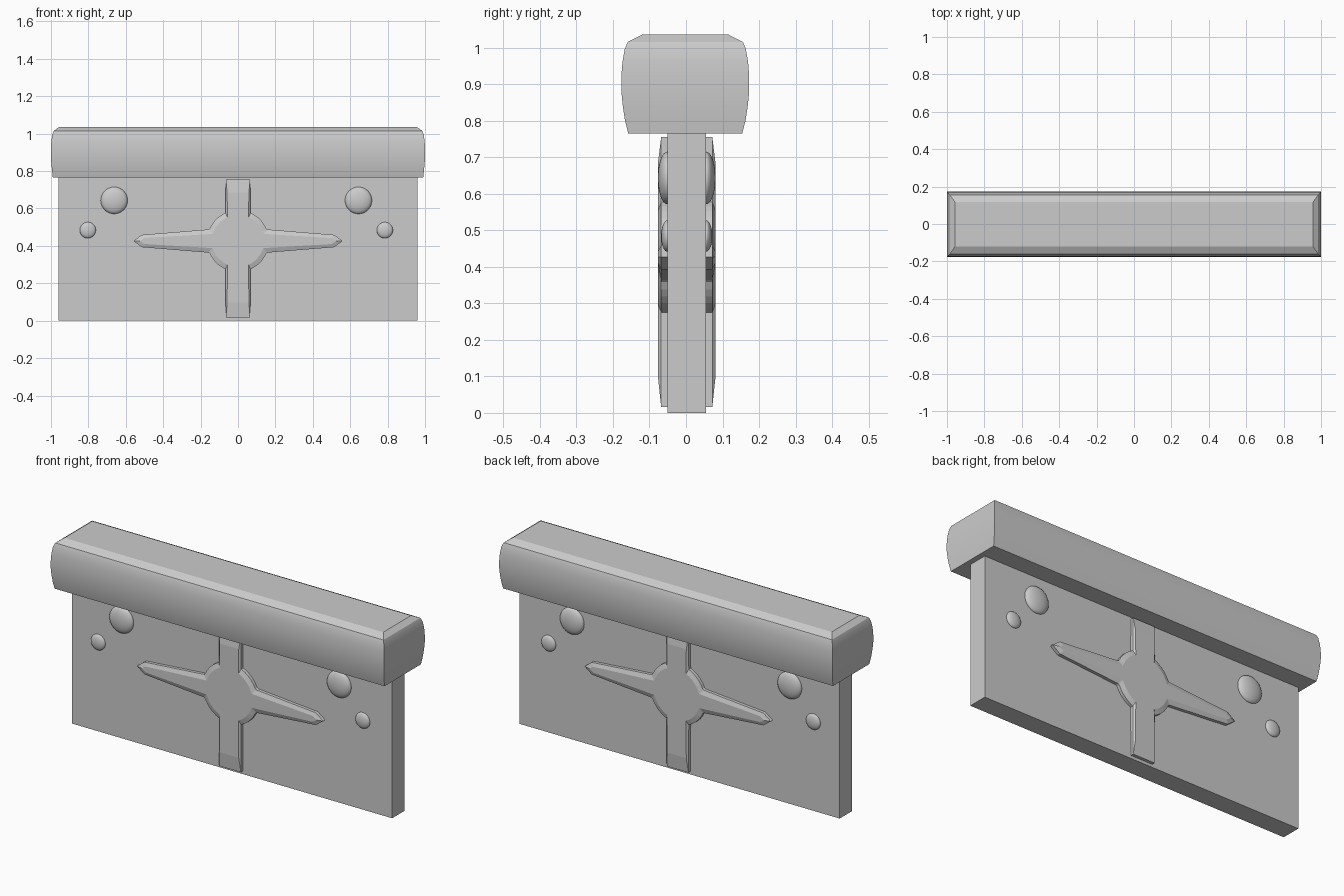
import bpy, bmesh
from math import cos, sin, radians

if "Cube" in bpy.data.objects:
    bpy.data.objects.remove(bpy.data.objects["Cube"])

PANEL_Y, PANEL_HALF = 0.002, 0.053   # panel centre and half thickness
CROSS_Z = 0.426


def make_object(name, bm, smooth=None):
    bmesh.ops.recalc_face_normals(bm, faces=bm.faces)
    mesh = bpy.data.meshes.new(name)
    bm.to_mesh(mesh)
    bm.free()
    obj = bpy.data.objects.new(name, mesh)
    bpy.context.collection.objects.link(obj)
    if smooth:
        bpy.ops.object.select_all(action='DESELECT')
        obj.select_set(True)
        bpy.context.view_layer.objects.active = obj
        bpy.ops.object.shade_smooth_by_angle(angle=radians(smooth))
    return obj


def loft(name, loops, smooth=None):
    """Skin a stack of closed loops and cap both ends."""
    bm = bmesh.new()
    rings = [[bm.verts.new(p) for p in loop] for loop in loops]
    for a, b in zip(rings, rings[1:]):
        for i in range(len(a)):
            j = (i + 1) % len(a)
            bm.faces.new((a[i], a[j], b[j], b[i]))
    bm.faces.new(rings[0])
    bm.faces.new(rings[-1])
    return make_object(name, bm, smooth)


def rect(hx, hy, z, cy):
    return [(-hx, cy - hy, z), (hx, cy - hy, z), (hx, cy + hy, z), (-hx, cy + hy, z)]


# Flat upright panel
loft("panel", [rect(0.961, PANEL_HALF, z, PANEL_Y) for z in (0, 0.80)])

# Bulging top rail with a chamfered top
rail = [(0.99, 0.156, 0.765), (0.994, 0.165, 0.80), (0.998, 0.171, 0.84),
        (1.0, 0.175, 0.88), (1.0, 0.175, 0.92), (0.998, 0.172, 0.96),
        (0.993, 0.166, 0.995), (0.985, 0.158, 1.015), (0.957, 0.119, 1.035)]
loft("top_rail", [rect(hx, hy, z, -0.002) for hx, hy, z in rail], 20)


# Cross ornament: pointed side arms, round hub, square upright arms
def cross_outline(tip, shoulder, root, radius, arm, up, down):
    a0, a1 = 24, 66
    def quarter(end):
        arc = [(radius * cos(radians(a0 + (a1 - a0) * i / 5)),
                radius * sin(radians(a0 + (a1 - a0) * i / 5))) for i in range(6)]
        return [shoulder, root] + arc + [(arm, end)]
    top, low = quarter(up), quarter(down)
    pts = [(tip, 0)] + top + [(-x, z) for x, z in reversed(top)] + [(-tip, 0)]
    return pts + [(-x, -z) for x, z in low] + [(x, -z) for x, z in reversed(low)]


outer = cross_outline(0.559, (0.515, 0.033), (0.158, 0.062), 0.165, 0.065, 0.329, 0.410)
inner = cross_outline(0.525, (0.500, 0.016), (0.136, 0.038), 0.139, 0.058, 0.260, 0.330)
for side, name in ((-1, "front"), (1, "back")):
    def layer(points, depth):
        return [(x, PANEL_Y + side * depth, z + CROSS_Z) for x, z in points]
    loft(name + "_cross", [layer(outer, 0.045), layer(outer, 0.070), layer(inner, 0.0785)])

    # Domed studs
    for sx in (-1, 1):
        for label, x, z, r, h in (("large", 0.653, 0.643, 0.072, 0.026),
                                  ("small", 0.794, 0.484, 0.043, 0.017)):
            bm = bmesh.new()
            bmesh.ops.create_uvsphere(bm, u_segments=24, v_segments=16, radius=1)
            bmesh.ops.scale(bm, vec=(r, h, r), verts=bm.verts)
            bmesh.ops.translate(bm, verts=bm.verts,
                                vec=(sx * x - 0.009, PANEL_Y + side * PANEL_HALF, z))
            make_object(f"{name}_{label}_stud_{'left' if sx < 0 else 'right'}", bm, 40)
